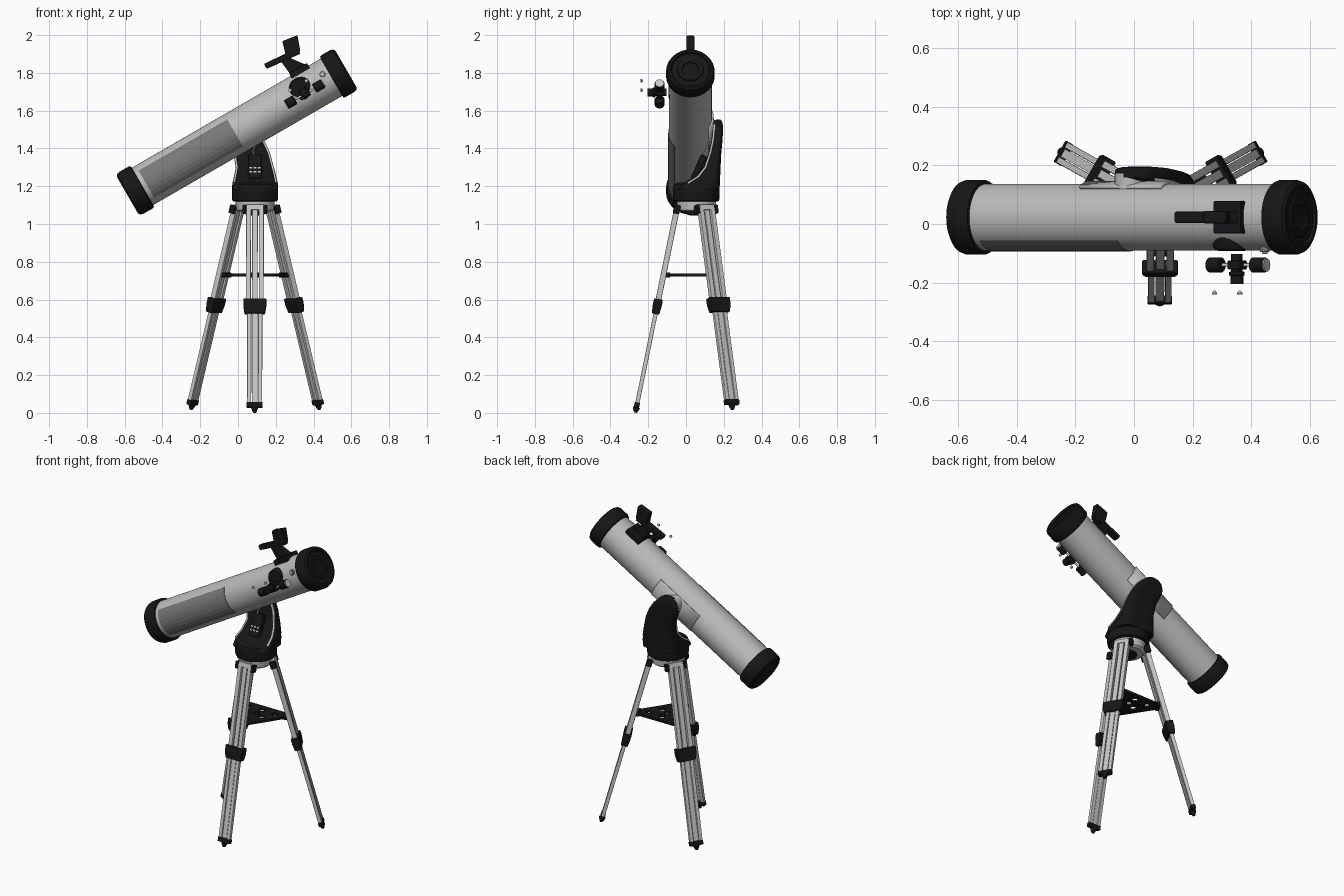
import bpy, bmesh, math
from mathutils import Matrix, Vector

if "Cube" in bpy.data.objects:
    bpy.data.objects.remove(bpy.data.objects["Cube"])

def material(name, c):
    m = bpy.data.materials.new(name)
    m.diffuse_color = (*c, 1)
    m.use_nodes = True
    m.node_tree.nodes["Principled BSDF"].inputs["Base Color"].default_value = m.diffuse_color
    return m
BLACK = material("black plastic", (0.008, 0.008, 0.009))
SILVER = material("silver tube", (0.50, 0.50, 0.50))
ALU = material("leg aluminium", (0.58, 0.58, 0.57))
GREY = material("dark grey panel", (0.19, 0.19, 0.19))

def finish(name, bm, mat, M=Matrix(), smooth=True, bevel=0.0):
    bmesh.ops.recalc_face_normals(bm, faces=bm.faces)
    me = bpy.data.meshes.new(name)
    bm.to_mesh(me)
    bm.free()
    me.transform(M)
    me.materials.append(mat)
    ob = bpy.data.objects.new(name, me)
    bpy.context.collection.objects.link(ob)
    if bevel:
        b = ob.modifiers.new("bevel", 'BEVEL')
        b.width, b.segments = bevel, 2
    if smooth:
        bpy.ops.object.select_all(action='DESELECT')
        ob.select_set(True)
        bpy.context.view_layer.objects.active = ob
        bpy.ops.object.shade_smooth_by_angle(angle=math.radians(35))
    return ob

def loft(name, rings, mat, M=Matrix(), **k):
    """Skin closed rings of equal point count, capping both ends."""
    bm = bmesh.new()
    vs = [[bm.verts.new(p) for p in r] for r in rings]
    n = len(vs[0])
    for a, b in zip(vs, vs[1:]):
        for i in range(n):
            bm.faces.new((a[i], a[(i + 1) % n], b[(i + 1) % n], b[i]))
    bm.faces.new(vs[0])
    bm.faces.new(vs[-1])
    return finish(name, bm, mat, M, **k)

def lathe(name, prof, mat, M=Matrix(), n=32):
    """Revolve (height, radius) pairs about local z."""
    return loft(name, [[(r * math.cos(2 * math.pi * i / n), r * math.sin(2 * math.pi * i / n), h)
                        for i in range(n)] for h, r in prof], mat, M)

def box(name, c, s, mat, M=Matrix(), bevel=0.0):
    bm = bmesh.new()
    bmesh.ops.create_cube(bm, size=1)
    return finish(name, bm, mat, M @ Matrix.Translation(c) @ Matrix.Diagonal((*s, 1)), False, bevel)

def prism(name, pts, half, mat, M, bevel=0.0):
    """Side profile in local xz, extruded across y."""
    return loft(name, [[(u, y, v) for u, v in pts] for y in (-half, half)], mat, M, smooth=False, bevel=bevel)

def patch(name, u0, u1, deg, r, side, thick, mat, M, n=8, smooth=False):
    """Curved plate lying on the tube."""
    bm = bmesh.new()
    ang = [math.radians(-deg + 2 * deg * i / n) for i in range(n + 1)]
    rows = [[bm.verts.new((u, side * r * math.cos(a), r * math.sin(a))) for u in (u0, u1)] for a in ang]
    for a, b in zip(rows, rows[1:]):
        bm.faces.new((a[0], a[1], b[1], b[0]))
    ob = finish(name, bm, mat, M, smooth)
    s = ob.modifiers.new("thick", 'SOLIDIFY')
    s.thickness, s.offset = thick, 0

def cord(name, pts, r, mat):
    cu = bpy.data.curves.new(name, 'CURVE')
    cu.dimensions, cu.bevel_depth, cu.bevel_resolution = '3D', r, 2
    sp = cu.splines.new('POLY')
    sp.points.add(len(pts) - 1)
    for p, q in zip(sp.points, pts):
        p.co = (*q, 1)
    cu.materials.append(mat)
    bpy.context.collection.objects.link(bpy.data.objects.new(name, cu))

# ---- optical tube: local x along the tube, raised 30 degrees
T = Matrix.Translation((-0.007, 0.023, 1.487)) @ Matrix.Rotation(math.radians(-30), 4, 'Y')
AX = T @ Matrix.Rotation(math.pi / 2, 4, 'Y')
lathe("main_tube", [(-0.60, 0.114), (0.60, 0.114)], SILVER, AX, 64)
lathe("front_cap", [(0.58, 0.115), (0.582, 0.124), (0.59, 0.128), (0.645, 0.128), (0.66, 0.123), (0.668, 0.112),
                    (0.668, 0.102), (0.658, 0.098), (0.658, 0.07), (0.664, 0.067), (0.664, 0.045),
                    (0.658, 0.042), (0.658, 0.01)], BLACK, AX, 64)
lathe("rear_cap", [(-0.576, 0.115), (-0.578, 0.124), (-0.586, 0.128), (-0.645, 0.128), (-0.66, 0.123),
                   (-0.668, 0.112), (-0.668, 0.10), (-0.66, 0.096), (-0.66, 0.01)], BLACK, AX, 64)
patch("side_panel", -0.552, -0.01, 45, 0.1155, -1, 0.003, GREY, T)
patch("mounting_rail", -0.17, 0.15, 32, 0.118, 1, 0.012, SILVER, T, 12, True)

# ---- red dot finder
box("finder_saddle", (0.45, 0, 0.113), (0.11, 0.11, 0.036), BLACK, T, 0.005)
prism("finder_stem", [(0.39, 0.205), (0.44, 0.20), (0.495, 0.125), (0.495, 0.11), (0.40, 0.11)], 0.02, BLACK, T, 0.003)
prism("finder_body", [(0.305, 0.24), (0.305, 0.21), (0.50, 0.19), (0.50, 0.225)], 0.019, BLACK, T, 0.005)
prism("finder_window", [(0.45, 0.296), (0.535, 0.283), (0.505, 0.20), (0.425, 0.21)], 0.021, BLACK, T, 0.006)

# ---- focuser on the front side
def side(u, v):
    return T @ Matrix.Translation((u, 0, v)) @ Matrix.Rotation(math.pi / 2, 4, 'X')
lathe("focuser_saddle", [(0.05, 0.066), (0.10, 0.064), (0.112, 0.056), (0.116, 0.04)], BLACK, side(0.408, 0.026))
lathe("focuser_drawtube", [(0.125, 0.02), (0.185, 0.02), (0.187, 0.027), (0.198, 0.027), (0.20, 0.022), (0.228, 0.022)],
      BLACK, side(0.415, 0.002), 20)
box("focuser_block", (0.415, -0.163, 0), (0.05, 0.03, 0.055), BLACK, T, 0.005)
KN = T @ Matrix.Translation((0.412, -0.163, -0.006)) @ Matrix.Rotation(math.pi / 2, 4, 'Y')
lathe("focus_axle", [(-0.085, 0.006), (0.085, 0.006)], ALU, KN, 12)
for s, nm in ((-1, "lower"), (1, "upper")):
    lathe(nm + "_focus_knob", [(s * 0.058, 0.022), (s * 0.062, 0.026), (s * 0.108, 0.026), (s * 0.113, 0.022)], BLACK, KN, 24)
    lathe(nm + "_focus_screw", [(0.251, 0.003), (0.258, 0.009), (0.264, 0.009)], ALU, side(0.405 + s * 0.05, 0.051), 10)
lathe("upper_knob_face", [(0.112, 0.023), (0.117, 0.023)], ALU, KN, 24)
lathe("tube_bolt_ring", [(0.10, 0.016), (0.117, 0.016), (0.119, 0.013)], GREY, side(0.546, 0.038), 20)
lathe("tube_bolt", [(0.10, 0.010), (0.124, 0.010), (0.126, 0.006)], ALU, side(0.546, 0.038), 16)

# ---- single arm mount: rounded sections swept upward (z, x0, x1, y0, y1)
C = Vector((0.09, 0.055, 0))
lathe("mount_base", [(1.118, 0.112), (1.124, 0.12), (1.14, 0.123), (1.195, 0.123), (1.21, 0.118), (1.22, 0.10)],
      BLACK, Matrix.Translation(C), 48)
levels = [(1.18, -.032, .213, -.05, .178), (1.215, -.03, .211, -.02, .179), (1.25, -.022, .203, .045, .181),
          (1.30, -.012, .19, .09, .183), (1.38, -.025, .168, .12, .187), (1.44, -.052, .14, .134, .193),
          (1.49, -.066, .105, .14, .196), (1.525, -.056, .07, .144, .195), (1.545, -.035, .042, .15, .19),
          (1.553, -.012, .018, .16, .182)]
def sup(t):
    return math.copysign(math.sqrt(abs(t)), t)
rings = [[((x0 + x1) / 2 + (x1 - x0) / 2 * sup(math.cos(a)), (y0 + y1) / 2 + (y1 - y0) / 2 * sup(math.sin(a)), z)
          for a in (2 * math.pi * i / 40 for i in range(40))] for z, x0, x1, y0, y1 in levels]
loft("fork_arm", rings, BLACK)
for s, nm in ((-1, "left"), (1, "right")):
    cord(nm + "_arm_trim", [((x0 + x1) / 2 + s * .93 * (x1 - x0) / 2, (y0 + y1) / 2 - .71 * (y1 - y0) / 2, z)
                            for z, x0, x1, y0, y1 in levels[1:8]], 0.0065, ALU)
lathe("altitude_clutch", [(-0.178, 0.046), (-0.172, 0.054), (-0.12, 0.054)], SILVER, side(0, 0.01) @ Matrix.Translation((0, 0, 0.023)))

# ---- hand controller resting on the arm
H = Matrix.Translation((0.09, 0.068, 1.30)) @ Matrix.Rotation(math.radians(-24), 4, 'X')
box("hand_controller", (0, 0, 0), (0.075, 0.035, 0.14), BLACK, H, 0.008)
for i in range(3):
    for j in range(2):
        box("controller_key", (-0.022 + 0.022 * i, -0.018, -0.012 - 0.022 * j), (0.014, 0.006, 0.008), ALU, H)
cord("controller_cord", [(.085, .075, 1.365), (.078, .095, 1.385), (.09, .11, 1.41), (.083, .122, 1.44)], 0.004, ALU)

# ---- tripod head
lathe("tripod_head", [(1.065, 0.085), (1.075, 0.098), (1.12, 0.104)], ALU, Matrix.Translation(C), 36)
lathe("head_underside", [(1.045, 0.03), (1.05, 0.05), (1.068, 0.05)], BLACK, Matrix.Translation(C), 24)

# ---- three legs, each in a frame: x across, y outward, z down the leg
feet = {"front": (-90, (0.088, -0.262, 0.03)), "back_left": (150, (-0.243, 0.243, 0.045)),
        "back_right": (30, (0.425, 0.243, 0.045))}
corners = []
for nm, (deg, foot) in feet.items():
    a = math.radians(deg)
    rad = Vector((math.cos(a), math.sin(a), 0))
    top = C + rad * 0.102 + Vector((0, 0, 1.085))
    foot = Vector(foot)
    zd = (foot - top).normalized()
    xd = Vector((-rad.y, rad.x, 0))
    yd = zd.cross(xd)
    xd = yd.cross(zd)
    L = (foot - top).length
    M = Matrix.Translation(top) @ Matrix((xd, yd, zd)).transposed().to_4x4()
    mid = L * 0.49
    for s in (-1, 1):
        box(nm + "_leg_upper_rail", (s * 0.034, 0, mid / 2), (0.026, 0.03, mid), ALU, M, 0.004)
        box(nm + "_leg_lower_rail", (s * 0.029, 0, (mid + L) / 2), (0.022, 0.022, L - mid), ALU, M, 0.003)
        box(nm + "_leg_clamp", (s * 0.056, 0, 0.008), (0.02, 0.036, 0.045), BLACK, M, 0.005)
    box(nm + "_leg_upper_web", (0, 0, mid / 2), (0.03, 0.02, mid), ALU, M, 0.004)
    box(nm + "_leg_lower_web", (0, 0, (mid + L) / 2), (0.03, 0.014, L - mid), ALU, M)
    box(nm + "_leg_hinge", (0, 0, -0.002), (0.09, 0.028, 0.03), ALU, M, 0.004)
    # sleeve with a lock, then the foot
    loft(nm + "_leg_sleeve", [[(sx * w, sy * d, z) for sx, sy in ((-1, -1), (1, -1), (1, 1), (-1, 1))]
         for z, w, d in ((mid - 0.035, 0.061, 0.024), (mid + 0.0, 0.061, 0.024), (mid + 0.045, 0.054, 0.02))],
         BLACK, M, smooth=False, bevel=0.005)
    box(nm + "_foot_shoe", (0, 0, L - 0.012), (0.084, 0.028, 0.028), BLACK, M, 0.004)
    lathe(nm + "_foot_tip", [(L, 0.02), (L + 0.014, 0.015), (L + 0.029, 0.008)], BLACK, M, 16)
    # tray link at z = 0.73
    p = top.lerp(foot, (top.z - 0.73) / (top.z - foot.z)) - rad * 0.022
    R = Matrix.Translation(p) @ Matrix.Rotation(a, 4, 'Z')
    box(nm + "_tray_link", (0, 0, 0), (0.026, 0.07, 0.026), BLACK, R, 0.004)
    corners.append((deg % 360, p, xd))

# ---- accessory tray: flat triangle with round holes
cu = bpy.data.curves.new("accessory_tray", 'CURVE')
cu.dimensions, cu.fill_mode, cu.extrude = '2D', 'BOTH', 0.007
def outline(pts):
    sp = cu.splines.new('POLY')
    sp.points.add(len(pts) - 1)
    sp.use_cyclic_u = True
    for q, p in zip(sp.points, pts):
        q.co = (p[0], p[1], 0, 1)
corners.sort(key=lambda c: c[0])
outline([p + x * s for _, p, x in corners for s in (-0.028, 0.028)])
mc = sum((p for _, p, _ in corners), Vector()) / 3
def hole(c, r):
    outline([(c.x + r * math.cos(math.pi * i / 8), c.y + r * math.sin(math.pi * i / 8)) for i in range(16)])
hole(mc, 0.018)
for i in range(3):
    hole(mc.lerp(corners[i][1], 0.62), 0.018)
    hole(mc.lerp((corners[i][1] + corners[(i + 1) % 3][1]) / 2, 0.68), 0.02)
cu.materials.append(BLACK)
tray = bpy.data.objects.new("accessory_tray", cu)
tray.location.z = 0.73
bpy.context.collection.objects.link(tray)
